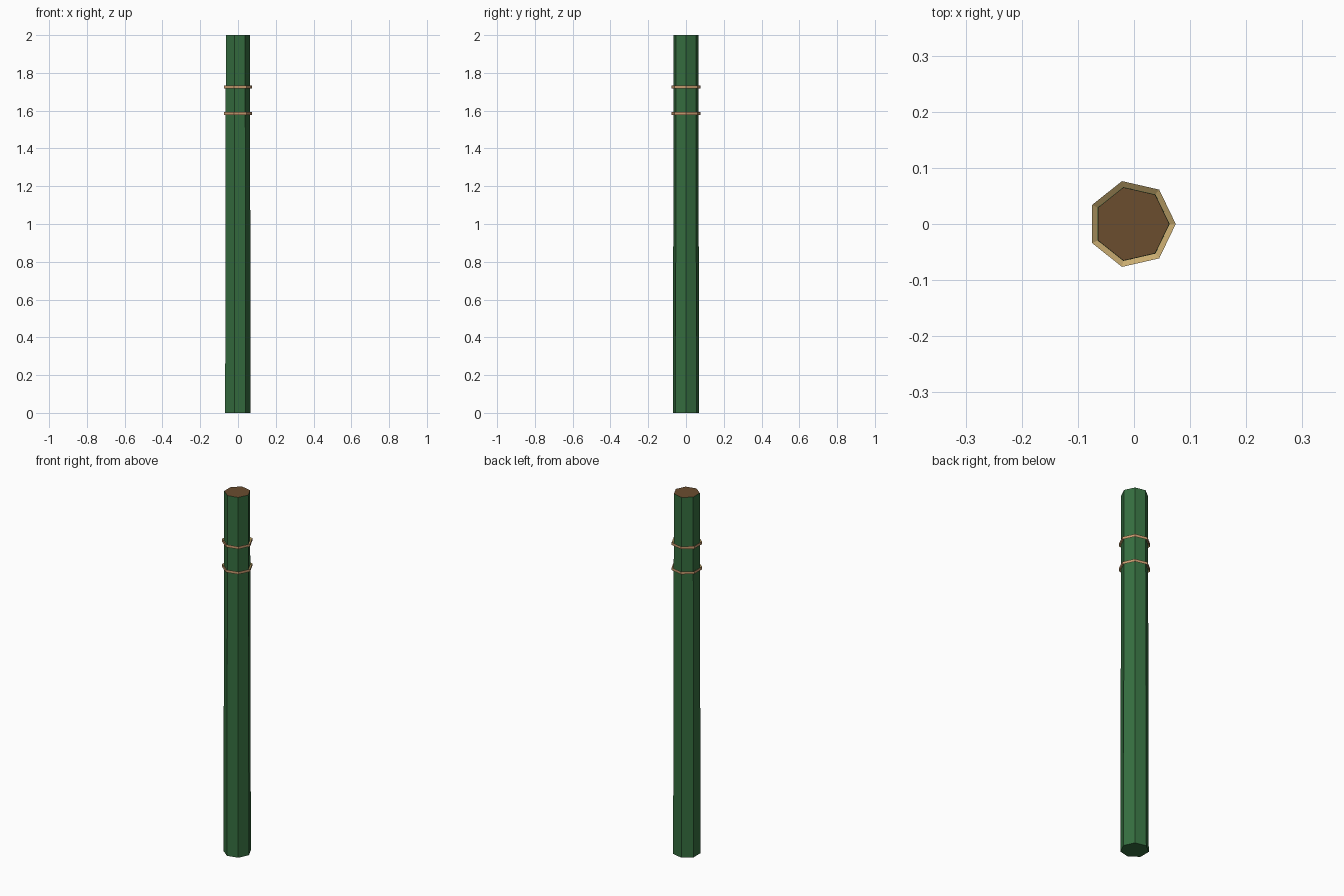
import bpy, bmesh, math

if "Cube" in bpy.data.objects:
    bpy.data.objects.remove(bpy.data.objects["Cube"])

SIDES = 7
CX = -0.004  # centre of the seven-sided plan


def material(name, rgb):
    m = bpy.data.materials.new(name)
    m.diffuse_color = (*rgb, 1.0)
    m.use_nodes = True
    m.node_tree.nodes["Principled BSDF"].inputs["Base Color"].default_value = m.diffuse_color
    return m


green = material("green paint", (0.036, 0.155, 0.05))
brown = material("brown wood", (0.145, 0.075, 0.028))
tan = material("tan rope", (0.58, 0.33, 0.16))
straw = material("straw rope", (0.58, 0.41, 0.16))


def loop(bm, radius, z):
    return [bm.verts.new((CX + radius * math.cos(math.tau * i / SIDES),
                          radius * math.sin(math.tau * i / SIDES), z))
            for i in range(SIDES)]


def bridge(bm, a, b, mat=0):
    for i in range(SIDES):
        j = (i + 1) % SIDES
        bm.faces.new((a[i], a[j], b[j], b[i])).material_index = mat


def finish(bm, name, mats):
    bmesh.ops.recalc_face_normals(bm, faces=bm.faces)
    mesh = bpy.data.meshes.new(name)
    bm.to_mesh(mesh)
    bm.free()
    for m in mats:
        mesh.materials.append(m)
    bpy.context.collection.objects.link(bpy.data.objects.new(name, mesh))


# Tapered post with a bare wood top
bm = bmesh.new()
bottom, top = loop(bm, 0.071, 0.0), loop(bm, 0.067, 2.0)
bridge(bm, bottom, top)
bm.faces.new(bottom[::-1])
bm.faces.new(top).material_index = 1
finish(bm, "post", [green, brown])

# Rope rings: triangular section, flat side outward
for name, z in (("upper_ring", 1.725), ("lower_ring", 1.585)):
    bm = bmesh.new()
    low = loop(bm, 0.0784, z - 0.0075)
    high = loop(bm, 0.0784, z + 0.0075)
    inner = loop(bm, 0.0665, z)
    bridge(bm, low, high, 0)
    bridge(bm, high, inner, 1)
    bridge(bm, inner, low, 1)
    finish(bm, name, [tan, straw])
